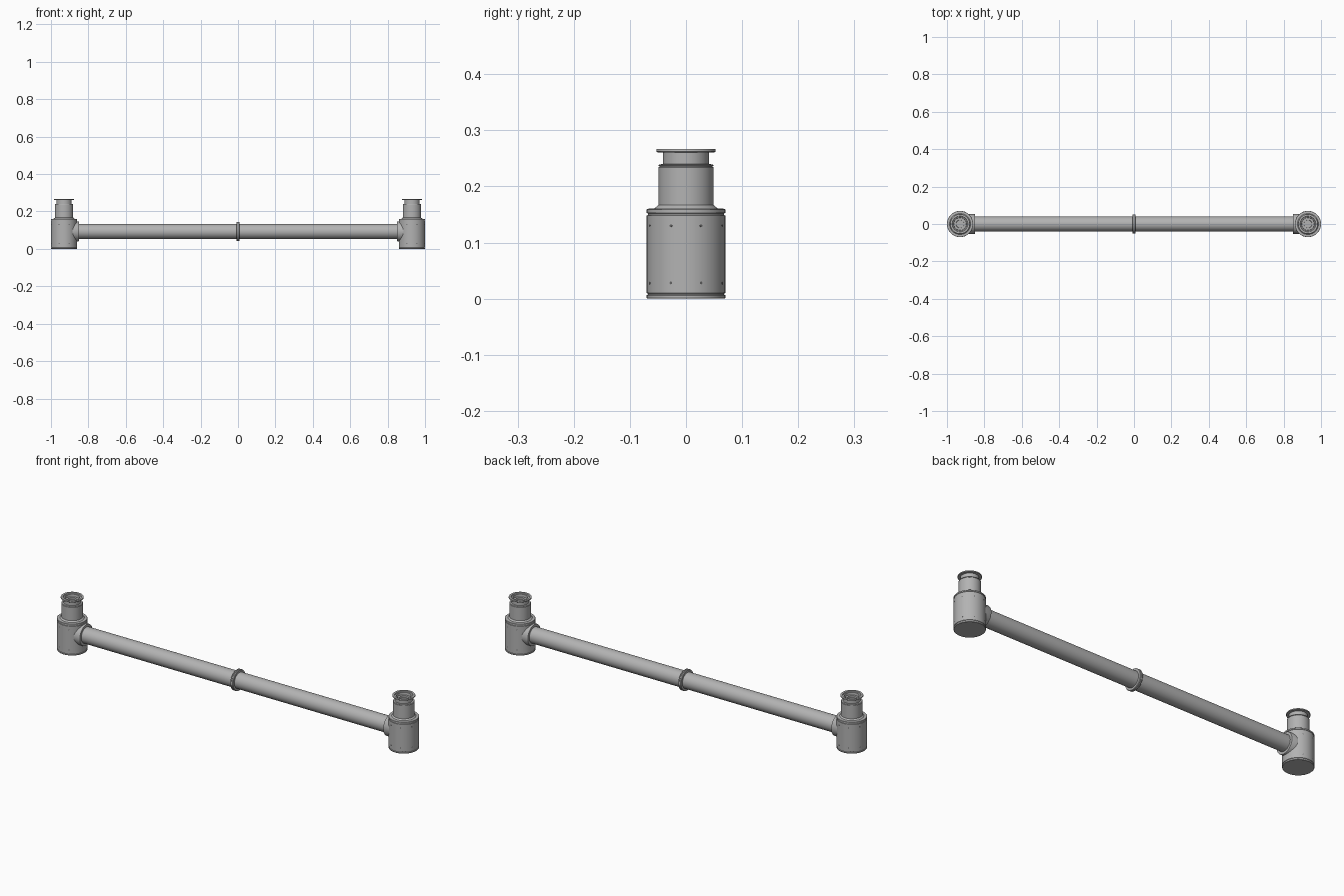
import bpy, math
from mathutils import Matrix, Vector

if "Cube" in bpy.data.objects:
    bpy.data.objects.remove(bpy.data.objects["Cube"])


def material(name, value):
    m = bpy.data.materials.new(name)
    m.diffuse_color = (value, value, value, 1)
    m.use_nodes = True
    m.node_tree.nodes["Principled BSDF"].inputs["Base Color"].default_value = m.diffuse_color
    return m


METAL = material("grey metal", 0.45)
DARK = material("dark steel", 0.12)
TUBE_Z = 0.093


def lathe(name, profile, matrix, mat=METAL, sides=64):
    """Revolve (radius, height) points; both ends are closed."""
    verts, faces = [], []
    for r, h in profile:
        for i in range(sides):
            a = 2 * math.pi * i / sides
            verts.append((r * math.cos(a), r * math.sin(a), h))
    for k in range(len(profile) - 1):
        for i in range(sides):
            j = (i + 1) % sides
            faces.append((k * sides + i, k * sides + j,
                          (k + 1) * sides + j, (k + 1) * sides + i))
    faces.append(tuple(reversed(range(sides))))
    last = (len(profile) - 1) * sides
    faces.append(tuple(range(last, last + sides)))
    mesh = bpy.data.meshes.new(name)
    mesh.from_pydata(verts, [], faces)
    mesh.materials.append(mat)
    ob = bpy.data.objects.new(name, mesh)
    bpy.context.collection.objects.link(ob)
    ob.matrix_world = matrix
    bpy.ops.object.select_all(action='DESELECT')
    ob.select_set(True)
    bpy.context.view_layer.objects.active = ob
    bpy.ops.object.shade_smooth_by_angle(angle=math.radians(30))
    return ob


def along(direction, origin):
    """Matrix taking local z to a direction."""
    q = Vector(direction).to_track_quat('Z', 'Y')
    return Matrix.Translation(origin) @ q.to_matrix().to_4x4()


# Long tube and its middle joint: two discs with a thin seam
lathe("tube", [(0.04, -0.9), (0.04, 0.9)], along((1, 0, 0), (0, 0, TUBE_Z)))
lathe("middle_joint", [(0.04, -0.008), (0.05, -0.008), (0.052, -0.006),
                       (0.052, -0.001), (0.05, -0.001), (0.05, 0.001),
                       (0.052, 0.001), (0.052, 0.006), (0.05, 0.008),
                       (0.04, 0.008)], along((1, 0, 0), (0, 0, TUBE_Z)))

BODY = [(0.069, 0), (0.07, 0.001), (0.07, 0.006), (0.068, 0.007),
        (0.068, 0.009), (0.07, 0.010), (0.07, 0.148), (0.068, 0.149),
        (0.068, 0.152), (0.07, 0.153), (0.07, 0.159), (0.069, 0.160),
        (0.056, 0.161), (0.049, 0.167)]
NECK = [(0.049, 0.160), (0.049, 0.234), (0.0475, 0.235), (0.0475, 0.236),
        (0.049, 0.237), (0.048, 0.239), (0.041, 0.240)]
# Outlet with a rim and a stepped recess
OUTLET = [(0.041, 0.239), (0.041, 0.260), (0.052, 0.261), (0.053, 0.262),
          (0.053, 0.265), (0.052, 0.267), (0.042, 0.267), (0.040, 0.263),
          (0.034, 0.263), (0.033, 0.250), (0.022, 0.250), (0.021, 0.243)]

for side, tag in ((-1, "left"), (1, "right")):
    x = side * 0.93
    base = Matrix.Translation((x, 0, 0))
    lathe(tag + "_housing", BODY, base)
    lathe(tag + "_neck", NECK, base)
    lathe(tag + "_outlet", OUTLET, base)
    # Boss joining the tube to the housing
    lathe(tag + "_boss", [(0.053, 0), (0.053, 0.077), (0.052, 0.079),
                          (0.04, 0.079)],
          along((-side, 0, 0), (x, 0, TUBE_Z)))
    # Screws around the housing, leaving out the boss side
    for k in range(8):
        a = math.radians(22.5 + 45 * k)
        d = Vector((math.cos(a), math.sin(a), 0))
        if d.x * side < -0.8:
            continue
        for z in (0.028, 0.130):
            lathe(tag + "_screw", [(0.0025, -0.002), (0.0025, 0.0006)],
                  along(d, Vector((x, 0, z)) + d * 0.0697), DARK, 12)
